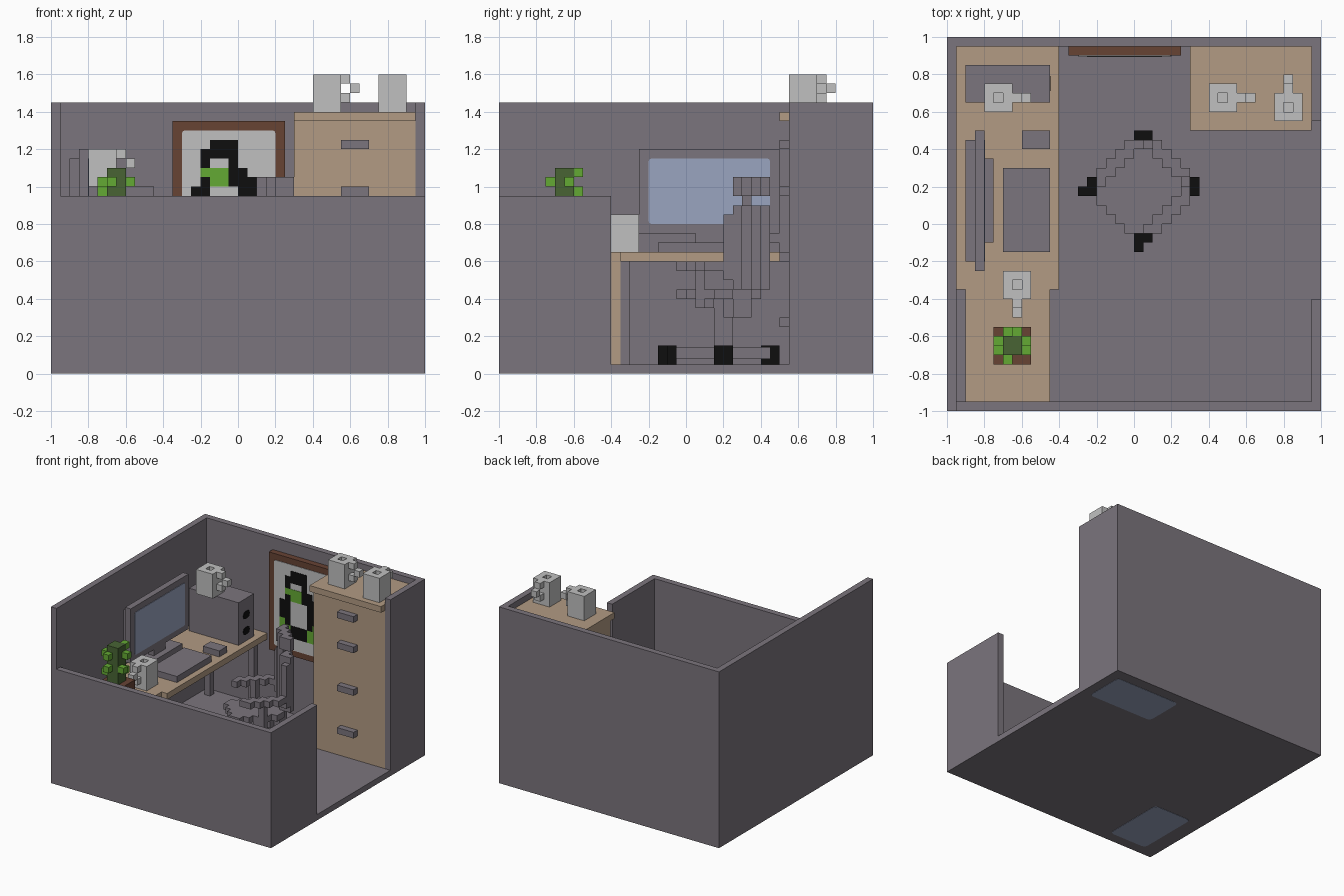
import bpy, bmesh
from mathutils import Vector

cube = bpy.data.objects.get("Cube")
if cube:
    bpy.data.objects.remove(cube)


def material(name, rgb):
    lin = [((c / 255 + 0.055) / 1.055) ** 2.4 if c > 10 else c / 255 / 12.92 for c in rgb]
    m = bpy.data.materials.new(name)
    m.use_nodes = True
    m.diffuse_color = (*lin, 1)
    m.node_tree.nodes["Principled BSDF"].inputs["Base Color"].default_value = (*lin, 1)
    return m


GREY = material("warm grey", (123, 117, 125))
WOOD = material("light wood", (178, 155, 131))
BROWN = material("dark brown", (103, 67, 52))
WHITE = material("off white", (192, 192, 192))
BLUE = material("screen blue", (154, 165, 192))
BLACK = material("black", (14, 14, 14))
LEAF = material("leaf green", (100, 170, 52))
STEM = material("dark green", (72, 100, 52))


def boxes(name, mat, items, bevel=0, thin=None):
    """One object from boxes (x0, x1, y0, y1, z0, z1); bevel rounds edges along the thin axis."""
    bm = bmesh.new()
    for x0, x1, y0, y1, z0, z1 in items:
        vs = bmesh.ops.create_cube(bm, size=1)["verts"]
        for v in vs:
            v.co = Vector(((x0 + x1) / 2 + v.co.x * (x1 - x0),
                           (y0 + y1) / 2 + v.co.y * (y1 - y0),
                           (z0 + z1) / 2 + v.co.z * (z1 - z0)))
    if bevel:
        edges = [e for e in bm.edges
                 if abs((e.verts[0].co - e.verts[1].co).normalized()[thin]) > 0.9]
        bmesh.ops.bevel(bm, geom=edges, offset=bevel, segments=2, profile=0.5, affect='EDGES')
    me = bpy.data.meshes.new(name)
    bm.to_mesh(me)
    bm.free()
    me.materials.append(mat)
    ob = bpy.data.objects.new(name, me)
    bpy.context.collection.objects.link(ob)
    return ob


# Room shell
boxes("floor", GREY, [(-1, 1, -1, 1, 0.002, 0.05)])
boxes("right_wall", GREY, [(-1, -0.95, -1, 1, 0.05, 1.45)])
boxes("back_wall", GREY, [(-0.95, 1, 0.95, 1, 0.05, 1.45)])
boxes("front_wall", GREY, [(-0.95, 1, -1, -0.95, 0.05, 0.95)])
boxes("left_wall_low", GREY, [(0.95, 1, -0.95, -0.4, 0.05, 0.95)])
boxes("left_wall_high", GREY, [(0.95, 1, 0.55, 0.95, 0.05, 1.45)])
boxes("floor_underside_panels", BLUE, [(0.33, 0.92, 0.58, 0.91, 0, 0.004),
                                       (-0.87, -0.53, -0.91, -0.38, 0, 0.004)], 0.03, 2)

# Tall drawer cabinet
boxes("cabinet_body", WOOD, [(0.3, 0.95, 0.55, 0.95, 0.05, 1.35)])
boxes("cabinet_top", WOOD, [(0.3, 0.95, 0.5, 0.95, 1.35, 1.4)])
boxes("cabinet_handles", GREY, [(0.55, 0.7, 0.5, 0.55, z, z + 0.05)
                                for z in (0.25, 0.6, 0.95, 1.2)])

# Desk with side pedestal
boxes("desk_top", WOOD, [(-0.95, -0.4, -0.35, 0.95, 0.6, 0.65)])
boxes("desk_pedestal", WOOD, [(-0.9, -0.45, -0.95, -0.35, 0.05, 0.65)])
boxes("desk_legs", GREY, [(x, x + 0.05, y, y + 0.05, 0.05, 0.6)
                          for x in (-0.9, -0.5) for y in (-0.35, 0.85)])

# Monitor, keyboard, mouse
boxes("monitor_frame", GREY, [(-0.85, -0.8, -0.25, 0.5, 0.75, 1.2)])
boxes("monitor_back", GREY, [(-0.9, -0.85, -0.2, 0.45, 0.8, 1.15)])
boxes("monitor_screen", BLUE, [(-0.8, -0.796, -0.2, 0.45, 0.8, 1.15)], 0.015, 0)
boxes("monitor_stand", GREY, [(-0.9, -0.75, -0.1, 0.35, 0.65, 0.7),
                              (-0.85, -0.8, 0.05, 0.2, 0.7, 0.75)])
boxes("keyboard", GREY, [(-0.7, -0.45, -0.15, 0.3, 0.65, 0.7)])
boxes("mouse", GREY, [(-0.6, -0.45, 0.4, 0.5, 0.65, 0.7)])

# Computer case with two round ports
boxes("computer_case", GREY, [(-0.9, -0.45, 0.65, 0.85, 0.65, 1.0)])
boxes("case_ports", BLACK, [(-0.45, -0.446, 0.71, 0.79, z, z + 0.06)
                            for z in (0.705, 0.835)], 0.024, 0)


# Mugs: hollow square cups with a stepped handle
def mug(name, cx, cy, z, dx, dy):
    a, b = 0.075, 0.025
    parts = [(cx - a, cx + a, cy - a, cy + a, z, z + 0.05),
             (cx - a, cx - b, cy - a, cy + a, z + 0.05, z + 0.2),
             (cx + b, cx + a, cy - a, cy + a, z + 0.05, z + 0.2),
             (cx - b, cx + b, cy - a, cy - b, z + 0.05, z + 0.2),
             (cx - b, cx + b, cy + b, cy + a, z + 0.05, z + 0.2)]
    for dist, h in ((0.1, 0.15), (0.1, 0.05), (0.15, 0.1)):
        hx, hy = cx + dx * dist, cy + dy * dist
        parts.append((hx - b, hx + b, hy - b, hy + b, z + h, z + h + 0.05))
    boxes(name, WHITE, parts)


mug("cabinet_mug_a", 0.475, 0.675, 1.4, 1, 0)
mug("cabinet_mug_b", 0.825, 0.625, 1.4, 0, 1)
mug("case_mug", -0.725, 0.675, 1.0, 1, 0)
mug("desk_mug", -0.625, -0.325, 0.65, 0, -1)

# Potted plant
boxes("plant_pot", BROWN, [(-0.75, -0.55, -0.75, -0.55, 0.65, 0.8)])
boxes("plant_stem", STEM, [(-0.7, -0.6, -0.7, -0.6, 0.8, 1.1)])
leaves = [(-0.75, -0.7, 1.0), (-0.75, -0.65, 0.95), (-0.75, -0.7, 0.85),
          (-0.6, -0.65, 1.0), (-0.6, -0.7, 0.9), (-0.7, -0.75, 1.0), (-0.7, -0.75, 0.9),
          (-0.65, -0.6, 1.05), (-0.7, -0.6, 0.95), (-0.65, -0.6, 0.85)]
boxes("plant_leaves", LEAF, [(x, x + 0.05, y, y + 0.05, z, z + 0.05) for x, y, z in leaves])

# Framed bird picture, painted as plates on a 0.05 grid
boxes("picture_frame", BROWN, [(-0.35, 0.25, 0.9, 0.95, 0.55, 1.35)])
boxes("picture_panel", WHITE, [(-0.3, 0.2, 0.896, 0.9, 0.6, 1.3)], 0.015, 1)
rows = ["..........", "...BBB....", "..BBBB....", "..B..B....", "..GGGBB...",
        "..BGGBBB..", ".BB...BB..", ".BB...BBB.", ".BB...BBB.", ".GB...BG..",
        ".GGBBBGG..", ".GGBBBGG..", "..........", ".........."]
for code, mat, name in (("B", BLACK, "picture_bird_body"), ("G", LEAF, "picture_bird_green")):
    boxes(name, mat, [(-0.3 + 0.05 * c, -0.25 + 0.05 * c, 0.893, 0.896,
                       1.25 - 0.05 * r, 1.3 - 0.05 * r)
                      for r, row in enumerate(rows) for c, ch in enumerate(row) if ch == code])

# Swivel chair, turned 45 degrees on a stepped diamond plan
CX, CY, S = 0.05, 0.2, 0.05
half = [i - 4.5 for i in range(10)]
cells = [(u, v) for u in half for v in half if abs(u) + abs(v) <= 6]
rim = [(u, v) for u, v in cells if abs(u) + abs(v) >= 5]


def cell(u, v, z0, z1):
    x, y = CX + u * S, CY + v * S
    return (x - S / 2, x + S / 2, y - S / 2, y + S / 2, z0, z1)


boxes("chair_seat", GREY, [cell(u, v, 0.4, 0.45) for u, v in cells
                           if abs(u) + abs(v) <= 4 or (u < 0 and v < 0)])
back = [(u, v) for u, v in rim if u > 0 and v > 0]
boxes("chair_back", GREY, [cell(u, v, 0.5, 0.85) if min(u, v) < 1 else cell(u, v, 0.45, 0.9)
                           for u, v in back])
boxes("chair_headrest", GREY, [cell(u, v, 0.95, 1.05) for u, v in back if min(u, v) > 1])
boxes("chair_back_strut", GREY, [cell(2.5, 2.5, 0.3, 0.45), cell(2.5, 2.5, 0.9, 0.95)]
      + [cell(i + 0.5, j + 0.5, 0.3, 0.4) for i in range(3) for j in range(3) if abs(i - j) < 2])
for side, s in (("left", 1), ("right", -1)):
    boxes(side + "_armrest", GREY, [cell(u, v, 0.55, 0.6) for u, v in rim
                                    if u * s > 0 and v * s < 0 and min(abs(u), abs(v)) > 0])
    boxes(side + "_armrest_post", GREY, [cell(2.5 * s, -2.5 * s, 0.35, 0.55),
                                         cell(1.5 * s, -2.5 * s, 0.35, 0.4),
                                         cell(1.5 * s, -1.5 * s, 0.35, 0.4)])
boxes("chair_column", GREY, [(CX - S, CX + S, CY - S, CY + S, 0.1, 0.4)])
boxes("chair_base", GREY, [(-0.2, 0.3, CY - S, CY + S, 0.08, 0.14),
                           (CX - S, CX + S, -0.05, 0.45, 0.08, 0.14)])
boxes("chair_casters", BLACK, [(-0.3, -0.2, 0.15, 0.2, 0.05, 0.15),
                               (-0.25, -0.2, 0.2, 0.25, 0.05, 0.15),
                               (0.25, 0.35, 0.15, 0.25, 0.05, 0.15),
                               (0.0, 0.1, 0.4, 0.5, 0.05, 0.15),
                               (0.0, 0.1, -0.1, -0.05, 0.05, 0.15),
                               (0.0, 0.05, -0.15, -0.1, 0.05, 0.15)])
